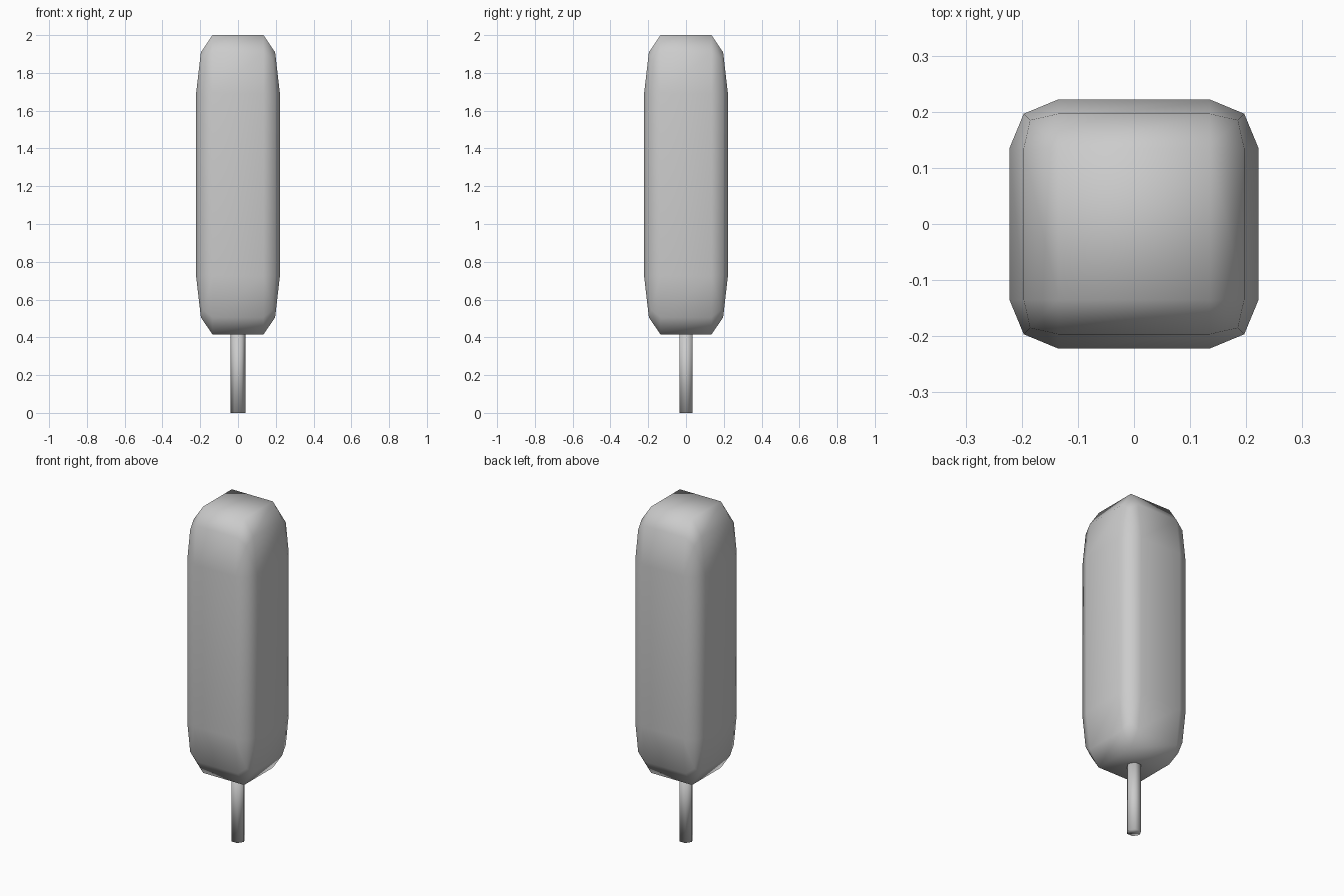
import bpy
import bmesh
from mathutils import Matrix

cube = bpy.data.objects.get("Cube")
if cube:
    bpy.data.objects.remove(cube, do_unlink=True)

grey = bpy.data.materials.new("plain_grey")
grey.use_nodes = True
colour = (0.6, 0.6, 0.6, 1)
grey.diffuse_color = colour
grey.node_tree.nodes["Principled BSDF"].inputs["Base Color"].default_value = colour


def add_part(name, bm):
    """Turn a bmesh into a fully smooth shaded grey object."""
    for face in bm.faces:
        face.smooth = True
    mesh = bpy.data.meshes.new(name)
    bm.to_mesh(mesh)
    bm.free()
    mesh.materials.append(grey)
    part = bpy.data.objects.new(name, mesh)
    bpy.context.collection.objects.link(part)
    return part


# Body: a rounded cube stretched upwards, so its rounding is taller than wide
HALF, BOTTOM, TOP = 0.222, 0.415, 2.0
bm = bmesh.new()
bmesh.ops.create_cube(bm, size=2 * HALF)
bmesh.ops.bevel(bm, geom=bm.edges[:], offset=0.087, segments=2,
                profile=0.5, affect='EDGES')
bmesh.ops.scale(bm, vec=(1, 1, (TOP - BOTTOM) / (2 * HALF)), verts=bm.verts)
bmesh.ops.translate(bm, vec=(0, 0, (TOP + BOTTOM) / 2), verts=bm.verts)
add_part("body", bm)

# Stick: a six-sided rod with corners to the left and right, sunk into the body
LENGTH = 0.45
bm = bmesh.new()
bmesh.ops.create_cone(bm, cap_ends=True, segments=6, radius1=0.04, radius2=0.04,
                      depth=LENGTH, matrix=Matrix.Translation((0, 0, LENGTH / 2)))
# Put two opposite corners on the x axis
if not any(abs(v.co.y) < 0.001 for v in bm.verts):
    bmesh.ops.rotate(bm, cent=(0, 0, 0), verts=bm.verts,
                     matrix=Matrix.Rotation(0.5236, 3, 'Z'))
add_part("stick", bm)
